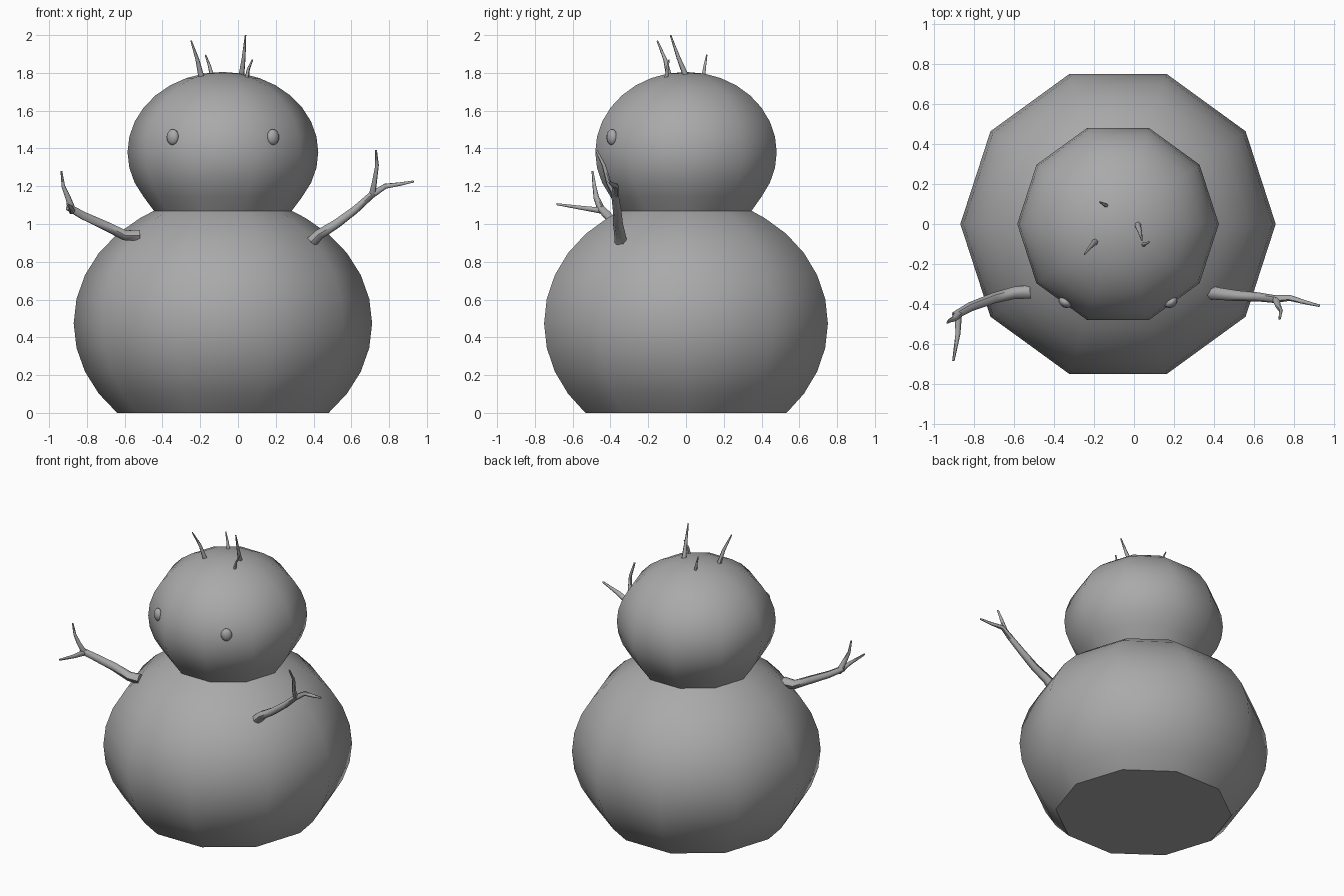
import bpy, bmesh
from math import sin, cos, pi, radians, atan2

if "Cube" in bpy.data.objects:
    bpy.data.objects.remove(bpy.data.objects["Cube"], do_unlink=True)

grey = bpy.data.materials.new("plain grey")
grey.use_nodes = True
colour = (0.4, 0.4, 0.4, 1)
grey.diffuse_color = colour
grey.node_tree.nodes["Principled BSDF"].inputs["Base Color"].default_value = colour

CENTRE_X = -0.08
NECK_Z = 1.07
STEP = radians(11.25)


def smooth(obj, angle=42):
    bpy.ops.object.select_all(action='DESELECT')
    obj.select_set(True)
    bpy.context.view_layer.objects.active = obj
    bpy.ops.object.shade_smooth_by_angle(angle=radians(angle))


def lathe(name, profile, sides=10, cap_bottom=False):
    """Spin (radius, height) points; a zero radius closes to a point."""
    bm = bmesh.new()
    rings = []
    for r, z in profile:
        rings.append([bm.verts.new((CENTRE_X + r * cos(2 * pi * i / sides),
                                    r * sin(2 * pi * i / sides), z))
                      for i in range(sides)])
    for low, high in zip(rings, rings[1:]):
        for i in range(sides):
            j = (i + 1) % sides
            bm.faces.new((low[i], low[j], high[j], high[i]))
    if cap_bottom:
        bm.faces.new(rings[0][::-1])
    bmesh.ops.remove_doubles(bm, verts=bm.verts, dist=0.0005)
    bmesh.ops.recalc_face_normals(bm, faces=bm.faces)
    mesh = bpy.data.meshes.new(name)
    bm.to_mesh(mesh)
    bm.free()
    obj = bpy.data.objects.new(name, mesh)
    bpy.context.collection.objects.link(obj)
    mesh.materials.append(grey)
    smooth(obj)
    return obj


def twig(name, branches):
    """Tapered tubes; each branch is (start radius, end radius, points)."""
    curve = bpy.data.curves.new(name, 'CURVE')
    curve.dimensions = '3D'
    curve.bevel_depth = 1
    curve.bevel_resolution = 1
    curve.use_fill_caps = True
    for start, end, pts in branches:
        spline = curve.splines.new('POLY')
        spline.points.add(len(pts) - 1)
        for k, (point, co) in enumerate(zip(spline.points, pts)):
            point.co = (*co, 1)
            point.radius = start + (end - start) * k / (len(pts) - 1)
    curve.materials.append(grey)
    obj = bpy.data.objects.new(name, curve)
    bpy.context.collection.objects.link(obj)
    bpy.ops.object.select_all(action='DESELECT')
    obj.select_set(True)
    bpy.context.view_layer.objects.active = obj
    bpy.ops.object.convert(target='MESH')
    smooth(bpy.context.object, 60)


# Body: ten-sided ball cut flat at the ground and at the neck
body = [(0.79 * cos(k * STEP), 0.474 + 0.67 * sin(k * STEP)) for k in range(-4, 6)]
body[0] = (0.56, 0)
lathe("body", body + [(0.365, NECK_Z)], cap_bottom=True)

# Head: smaller flattened ball resting on the neck
head = [(0.505 * cos(k * STEP), 1.38 + 0.425 * sin(k * STEP)) for k in range(-3, 9)]
lathe("head", [(0.365, NECK_Z)] + head)

# Eyes
for name, side in (("right_eye", -1), ("left_eye", 1)):
    x, y = side * 0.265, -0.392
    bpy.ops.mesh.primitive_uv_sphere_add(segments=10, ring_count=8, radius=1,
                                         location=(CENTRE_X + x, y, 1.46))
    eye = bpy.context.object
    eye.name = name
    eye.scale = (0.026, 0.036, 0.042)
    eye.rotation_euler.z = atan2(y, x)
    eye.data.materials.append(grey)
    smooth(eye, 60)

# Arms: a limb with two forked twigs each
twig("right_arm", [
    (0.034, 0.02, [(-0.52, -0.34, 0.94), (-0.60, -0.345, 0.94), (-0.70, -0.37, 0.99),
                   (-0.82, -0.415, 1.045), (-0.90, -0.46, 1.09)]),
    (0.02, 0.005, [(-0.88, -0.45, 1.08), (-0.90, -0.475, 1.14),
                   (-0.925, -0.485, 1.2), (-0.935, -0.495, 1.28)]),
    (0.019, 0.006, [(-0.88, -0.44, 1.07), (-0.882, -0.55, 1.085), (-0.905, -0.685, 1.105)]),
])
twig("left_arm", [
    (0.034, 0.019, [(0.39, -0.345, 0.905), (0.43, -0.35, 0.945), (0.52, -0.36, 1.0),
                    (0.62, -0.365, 1.075), (0.72, -0.378, 1.165)]),
    (0.018, 0.006, [(0.71, -0.375, 1.155), (0.722, -0.41, 1.22),
                    (0.736, -0.435, 1.31), (0.73, -0.475, 1.39)]),
    (0.02, 0.006, [(0.71, -0.375, 1.155), (0.78, -0.37, 1.2),
                   (0.85, -0.39, 1.21), (0.93, -0.41, 1.225)]),
])

# Hair twigs on the crown
hairs = {
    "right_front_hair": [(-0.19, -0.085, 1.76), (-0.215, -0.11, 1.87), (-0.248, -0.152, 1.97)],
    "right_back_hair": [(-0.135, 0.09, 1.77), (-0.152, 0.1, 1.84), (-0.172, 0.11, 1.895)],
    "left_back_hair": [(0.016, 0.005, 1.77), (0.03, -0.04, 1.88), (0.04, -0.082, 2.0)],
    "left_front_hair": [(0.045, -0.105, 1.76), (0.055, -0.1, 1.82), (0.077, -0.09, 1.87)],
}
for name, pts in hairs.items():
    size = 0.017 if pts[-1][2] > 1.9 else 0.012
    twig(name, [(size, 0.004, pts)])
